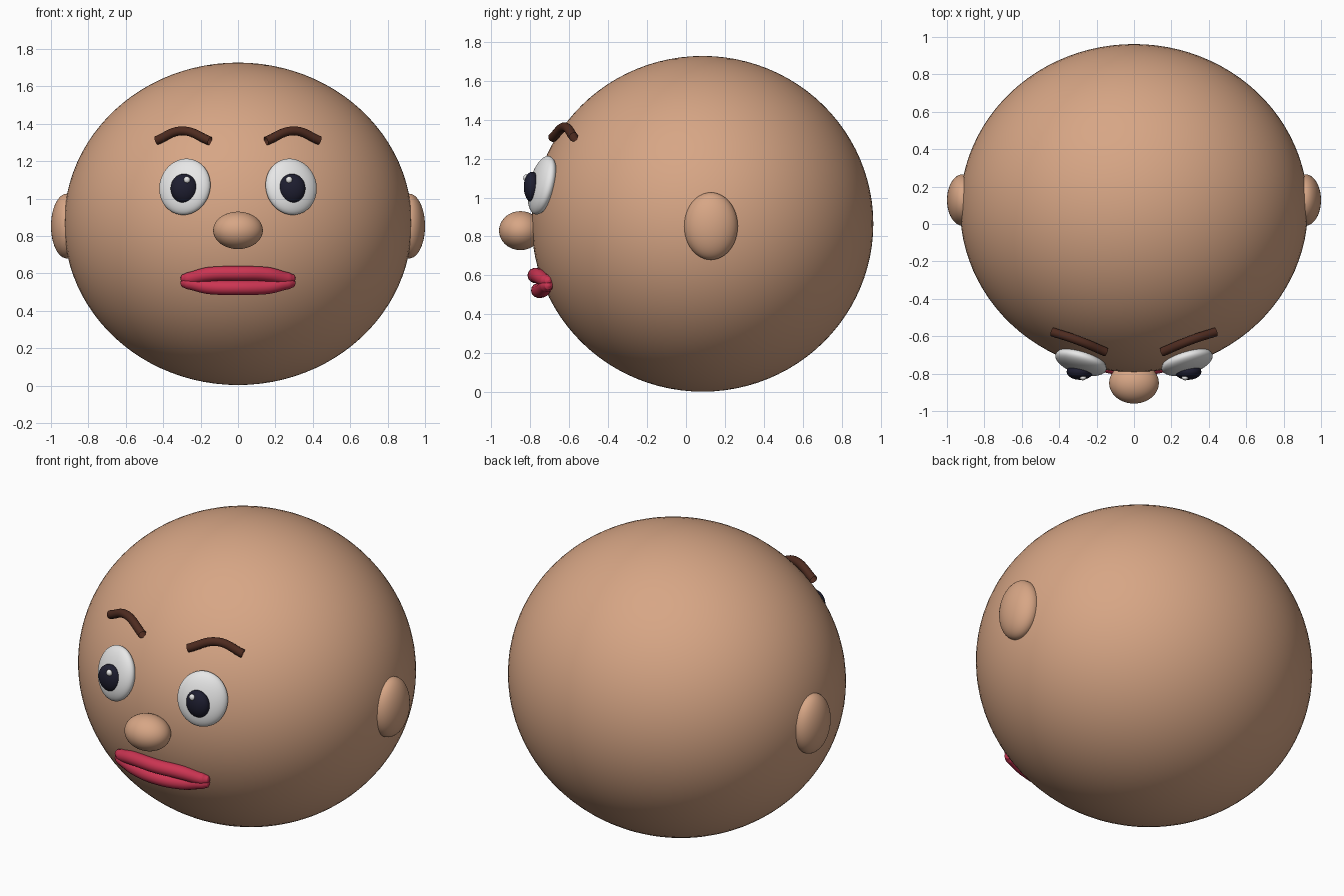
import bpy
from mathutils import Vector, Matrix

cube = bpy.data.objects.get("Cube")
if cube:
    bpy.data.objects.remove(cube, do_unlink=True)


def material(name, r, g, b):
    m = bpy.data.materials.new(name)
    m.use_nodes = True
    m.diffuse_color = (r, g, b, 1)
    m.node_tree.nodes["Principled BSDF"].inputs["Base Color"].default_value = (r, g, b, 1)
    return m


SKIN = material("skin", 0.68, 0.38, 0.235)
WHITE = material("eye white", 0.82, 0.82, 0.82)
PUPIL = material("dark pupil", 0.013, 0.013, 0.03)
BROW = material("brown hair", 0.075, 0.024, 0.014)
LIP = material("red lip", 0.6, 0.035, 0.085)

HEAD_C = Vector((0, 0.085, 0.865))
HEAD_R = Vector((0.93, 0.877, 0.862))


def head_normal(p):
    d = Vector(p) - HEAD_C
    return Vector([d[i] / HEAD_R[i] ** 2 for i in range(3)]).normalized()


def ellipsoid(name, center, radii, mat, facing=None, segments=48):
    """Smooth ellipsoid; its -y axis can be aimed along a facing direction."""
    bpy.ops.mesh.primitive_uv_sphere_add(segments=segments, ring_count=segments // 2, radius=1)
    ob = bpy.context.object
    ob.name = name
    rot = Matrix.Identity(4)
    if facing is not None:
        rot = (-facing).to_track_quat('Y', 'Z').to_matrix().to_4x4()
    ob.matrix_world = Matrix.Translation(center) @ rot @ Matrix.Diagonal((*radii, 1))
    ob.data.materials.append(mat)
    bpy.ops.object.shade_smooth()
    return ob


def tube(name, points, radius, mat, capped):
    """Round tube along a smooth path of (x, y, z, thickness) points."""
    cu = bpy.data.curves.new(name, 'CURVE')
    cu.dimensions = '3D'
    cu.bevel_depth = radius
    cu.bevel_resolution = 5
    cu.resolution_u = 10
    cu.use_fill_caps = capped
    sp = cu.splines.new('BEZIER')
    sp.bezier_points.add(len(points) - 1)
    for bp, (x, y, z, t) in zip(sp.bezier_points, points):
        bp.co = (x, y, z)
        bp.radius = t
        bp.handle_left_type = bp.handle_right_type = 'AUTO'
    ob = bpy.data.objects.new(name, cu)
    bpy.context.collection.objects.link(ob)
    cu.materials.append(mat)
    return ob


# Head and nose
ellipsoid("head", HEAD_C, HEAD_R, SKIN, segments=96)
ellipsoid("nose", (0, -0.85, 0.83), (0.133, 0.11, 0.1), SKIN)

# Ears, eyes and brows on both sides
for side, s in (("left", 1), ("right", -1)):
    ellipsoid(side + "_ear", (s * 0.915, 0.128, 0.853), (0.085, 0.138, 0.173), SKIN)
    eye = Vector((s * 0.284, -0.738, 1.063))
    ellipsoid(side + "_eye", eye, (0.142, 0.056, 0.154), WHITE, head_normal(eye))
    ellipsoid(side + "_pupil", (s * 0.289, -0.79, 1.054), (0.071, 0.043, 0.078), PUPIL)
    ellipsoid(side + "_eye_glint", (s * 0.273, -0.822, 1.1), (0.018, 0.014, 0.018), WHITE, segments=16)
    tube(side + "_eyebrow",
         [(s * 0.437, -0.577, 1.31, 1), (s * 0.3, -0.622, 1.362, 1), (s * 0.15, -0.685, 1.308, 1)],
         0.024, BROW, False)

# Lips, mirrored about the middle and thinned at the corners
for name, zc, ze, yc in (("upper_lip", 0.6, 0.572, -0.775), ("lower_lip", 0.523, 0.548, -0.757)):
    half = [(0.16, yc + 0.022, zc - (zc - ze) * 0.2, 1),
            (0.27, -0.715, ze, 0.85),
            (0.298, -0.705, ze, 0.55),
            (0.306, -0.702, ze, 0.15)]
    path = [(-x, y, z, t) for x, y, z, t in reversed(half)] + [(0, yc, zc, 1)] + half
    tube(name, path, 0.039, LIP, True)
